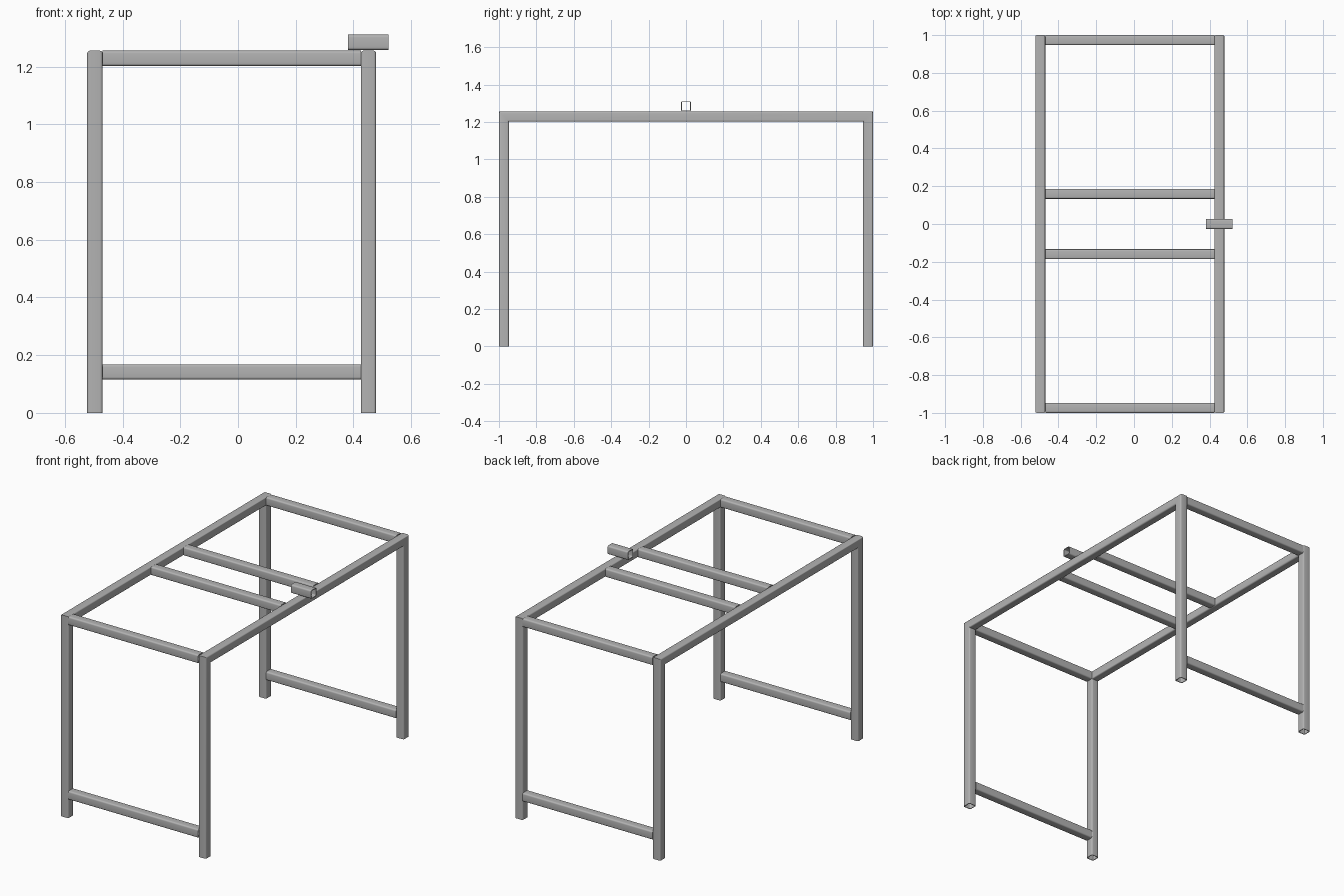
import bpy, bmesh, math
from mathutils import Vector

cube = bpy.data.objects.get("Cube")
if cube:
    bpy.data.objects.remove(cube, do_unlink=True)

SIZE, WALL, RADIUS = 0.053, 0.004, 0.009
HALF = SIZE / 2
LEFT, RIGHT = 0.452, -0.496      # side frame centre lines
TOP = 1.255 - HALF               # centre height of the top rails
END = 1.0 - HALF                 # centre of the legs in y

steel = bpy.data.materials.new("grey steel")
steel.use_nodes = True
grey = (0.45, 0.45, 0.45, 1)
steel.diffuse_color = grey
steel.node_tree.nodes["Principled BSDF"].inputs["Base Color"].default_value = grey


def rounded_square(half, radius, steps=4):
    points = []
    for corner in range(4):
        mid = math.radians(45 + 90 * corner)
        cx = math.copysign(half - radius, math.cos(mid))
        cy = math.copysign(half - radius, math.sin(mid))
        for i in range(steps + 1):
            a = math.radians(90) * (corner + i / steps)
            points.append((cx + radius * math.cos(a), cy + radius * math.sin(a)))
    return points


def tube(name, path, side):
    """Hollow square tube along a planar path with mitred corners; side is the plane normal."""
    path, side = [Vector(p) for p in path], Vector(side)
    normals = [side.cross((b - a).normalized()) for a, b in zip(path, path[1:])]
    bm = bmesh.new()

    def skin(profile):
        rings = []
        for i, point in enumerate(path):
            n1, n2 = normals[max(i - 1, 0)], normals[min(i, len(normals) - 1)]
            across = (n1 + n2) / (1 + n1.dot(n2))
            rings.append([bm.verts.new(point + side * a + across * b) for a, b in profile])
        for r, s in zip(rings, rings[1:]):
            bridge(r, s)
        return rings

    def bridge(r, s):
        for i in range(len(r)):
            j = (i + 1) % len(r)
            bm.faces.new((r[i], r[j], s[j], s[i]))

    outer = skin(rounded_square(HALF, RADIUS))
    inner = skin(rounded_square(HALF - WALL, RADIUS - WALL))
    bridge(outer[0], inner[0])
    bridge(outer[-1], inner[-1])
    bmesh.ops.recalc_face_normals(bm, faces=bm.faces)

    mesh = bpy.data.meshes.new(name)
    bm.to_mesh(mesh)
    bm.free()
    mesh.materials.append(steel)
    obj = bpy.data.objects.new(name, mesh)
    bpy.context.collection.objects.link(obj)
    bpy.ops.object.select_all(action='DESELECT')
    obj.select_set(True)
    bpy.context.view_layer.objects.active = obj
    bpy.ops.object.shade_smooth_by_angle(angle=math.radians(35))
    return obj


# Side frames: two legs and the long top rail, mitred together
for name, x in (("left", LEFT), ("right", RIGHT)):
    tube(name + "_side_frame",
         [(x, -END, 0), (x, -END, TOP), (x, END, TOP), (x, END, 0)], (1, 0, 0))


# Cross rails butted between the side frames
def cross_rail(name, y, z):
    tube(name, [(RIGHT + HALF, y, z), (LEFT - HALF, y, z)], (0, 1, 0))


for name, sign in (("front", -1), ("back", 1)):
    cross_rail(name + "_top_rail", sign * END, TOP)
    cross_rail(name + "_lower_rail", sign * END, 0.142)
    cross_rail(name + "_middle_rail", sign * 0.16, TOP)

# Short stub lying across the left top rail
tube("stub_tube", [(0.382, 0, 1.284), (0.522, 0, 1.284)], (0, 1, 0))
